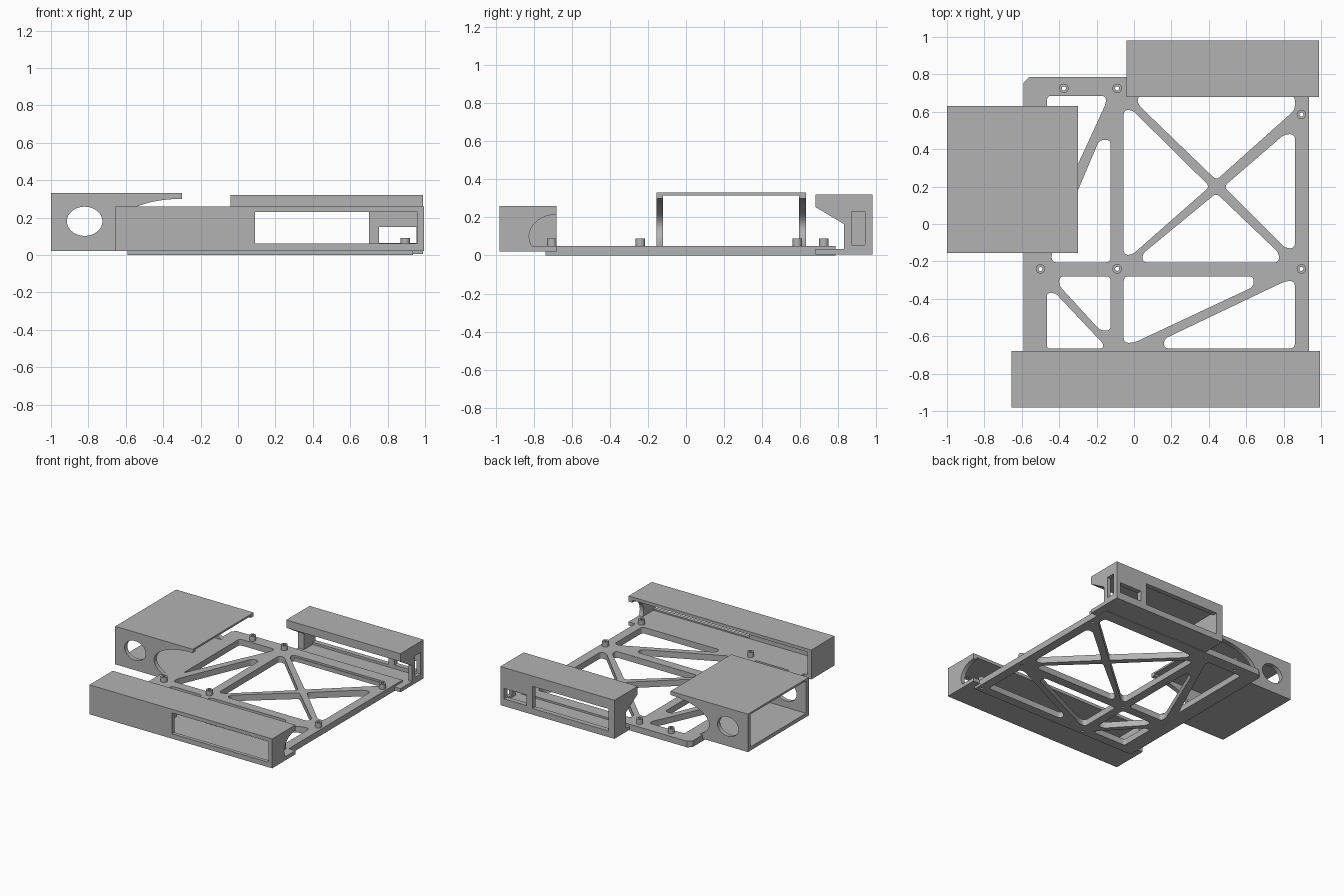
import bpy, bmesh, math
from mathutils import Vector

cube = bpy.data.objects.get("Cube")
if cube:
    bpy.data.objects.remove(cube, do_unlink=True)

grey = bpy.data.materials.new("plain grey")
grey.use_nodes = True
colour = (0.45, 0.45, 0.45, 1)
grey.diffuse_color = colour
grey.node_tree.nodes["Principled BSDF"].inputs["Base Color"].default_value = colour

AXES = {
    "x": lambda a, b, h: Vector((h, a, b)),
    "y": lambda a, b, h: Vector((a, h, b)),
    "z": lambda a, b, h: Vector((a, b, h)),
}


def prism(name, points, axis, low, high, corner=0):
    """Extrude a 2D outline along an axis, optionally rounding its corners."""
    place = AXES[axis]
    bm = bmesh.new()
    bottom = [bm.verts.new(place(a, b, low)) for a, b in points]
    top = [bm.verts.new(place(a, b, high)) for a, b in points]
    count = len(points)
    bm.faces.new(bottom)
    bm.faces.new(top)
    for i in range(count):
        j = (i + 1) % count
        bm.faces.new((bottom[i], bottom[j], top[j], top[i]))
    if corner:
        uprights = [bm.edges.get((bottom[i], top[i])) for i in range(count)]
        bmesh.ops.bevel(bm, geom=uprights, offset=corner, segments=5,
                        profile=0.5, affect="EDGES", clamp_overlap=True)
    bmesh.ops.recalc_face_normals(bm, faces=bm.faces)
    mesh = bpy.data.meshes.new(name)
    bm.to_mesh(mesh)
    bm.free()
    mesh.materials.append(grey)
    obj = bpy.data.objects.new(name, mesh)
    bpy.context.collection.objects.link(obj)
    return obj


def rect(a0, a1, b0, b1):
    return [(a0, b0), (a1, b0), (a1, b1), (a0, b1)]


def box(name, x, y, z):
    return prism(name, rect(*x, *y), "z", *z)


def ellipse(a, b, ra, rb, sides=48):
    turns = [math.tau * i / sides for i in range(sides)]
    return [(a + ra * math.cos(t), b + rb * math.sin(t)) for t in turns]


def cut(target, *cutters):
    """Subtract each cutter, bake the result and discard the cutter."""
    for cutter in cutters:
        cutter.hide_render = True
        mod = target.modifiers.new("cut", "BOOLEAN")
        mod.operation = "DIFFERENCE"
        mod.solver = "EXACT"
        mod.object = cutter
        graph = bpy.context.evaluated_depsgraph_get()
        baked = bpy.data.meshes.new_from_object(target.evaluated_get(graph))
        target.modifiers.clear()
        target.data = baked
        bpy.data.objects.remove(cutter, do_unlink=True)
    return target


# Base plate with chamfered back corner
plate = prism("base_plate", [(-.59, -.74), (.935, -.74), (.935, .785),
                             (-.56, .785), (-.59, .755)], "z", 0, .05)

# Openings that leave rails and diagonal braces
openings = [
    [(.02, .685), (.86, .685), (.86, .61), (.44, .235), (.02, .64)],
    [(-.055, .61), (-.01, .61), (.405, .2), (-.01, -.165), (-.055, -.165)],
    [(.045, -.205), (.775, -.205), (.775, -.155), (.44, .165), (.045, -.16)],
    [(.86, .48), (.805, .48), (.48, .2), (.81, -.13), (.86, -.13)],
    [(-.055, -.28), (.64, -.28), (.64, -.335), (.0, -.635), (-.055, -.635)],
    [(.16, -.665), (.86, -.665), (.86, -.305), (.81, -.305), (.16, -.615)],
    [(-.4, -.28), (-.125, -.28), (-.125, -.57), (-.18, -.57), (-.4, -.33)],
    [(-.465, -.37), (-.42, -.37), (-.165, -.64), (-.165, -.665), (-.465, -.665)],
    [(-.465, .685), (-.15, .685), (-.15, .645), (-.465, -.04)],
    [(-.125, .45), (-.185, .45), (-.44, -.15), (-.44, -.205), (-.125, -.205)],
]
for outline in openings:
    cut(plate, prism("opening", outline, "z", -.1, .1, corner=.024))

# Hollow standoffs
spots = [(-.375, .725), (-.09, .725), (.895, .585), (-.5, -.24),
         (-.09, -.24), (.895, -.24), (-.09, -.705), (.895, -.705)]
for i, (x, y) in enumerate(spots):
    post = prism(f"standoff_{i + 1}", ellipse(x, y, .025, .025, 24), "z", .05, .09)
    for part in (post, plate):
        cut(part, prism("bore", ellipse(x, y, .011, .011, 16), "z", -.1, .2))

# Front housing: open at the back, windowed front, notched left end
front_y = (-.98, -.68)
box("front_housing_roof", (-.655, .995), front_y, (.235, .26))
box("front_housing_floor", (-.655, .995), front_y, (.02, .05))
front_wall = box("front_housing_wall", (-.655, .995), (-.98, -.95), (.05, .235))
cut(front_wall, box("window", (.09, .96), (-1.1, -.9), (.06, .23)))
box("front_housing_right_end", (-.655, -.62), (-.95, -.68), (.05, .235))
left_end = box("front_housing_left_end", (.96, .995), (-.95, -.68), (.05, .235))
cut(left_end, prism("notch", ellipse(-.68, .1, .145, .115), "x", .9, 1.1))

# Rear housing: thick roof, windowed back, sloped end walls
rear_x = (-.04, .99)
box("rear_housing_roof", rear_x, (.68, .98), (.255, .32))
box("rear_housing_floor", rear_x, (.68, .98), (.005, .035))
rear_wall = box("rear_housing_wall", rear_x, (.94, .98), (.035, .255))
cut(rear_wall, box("window", (.015, .7), (.9, 1.1), (.055, .235)),
    box("port", (.755, .955), (.9, 1.1), (.065, .15)))
slope = [(.68, .255), (.83, .165), (.83, .035), (.94, .035), (.94, .255)]
prism("rear_housing_right_end", slope, "x", -.04, .015)
rear_left = prism("rear_housing_left_end", slope, "x", .96, .99)
cut(rear_left, prism("slot", rect(.87, .95, .055, .23), "x", .9, 1.1))

# Side housing: open tunnel with round holes and arched inner ends
box("side_housing_roof", (-1, -.3), (-.155, .63), (.315, .33))
box("side_housing_floor", (-1, -.47), (-.12, .595), (.02, .05))
for name, y0 in (("front", -.155), ("back", .595)):
    wall = box(f"side_housing_{name}_wall", (-1, -.3), (y0, y0 + .035), (.02, .315))
    cut(wall, prism("hole", ellipse(-.82, .18, .095, .078), "y", y0 - .1, y0 + .1),
        prism("arch", ellipse(-.3, .15, .35, .15, 64), "y", y0 - .1, y0 + .1))

# Smooth the curved walls and keep hard edges crisp
for obj in bpy.context.collection.objects:
    if obj.type == "MESH" and grey.name in obj.data.materials:
        obj.data.shade_smooth()
        obj.data.set_sharp_from_angle(angle=math.radians(30))
